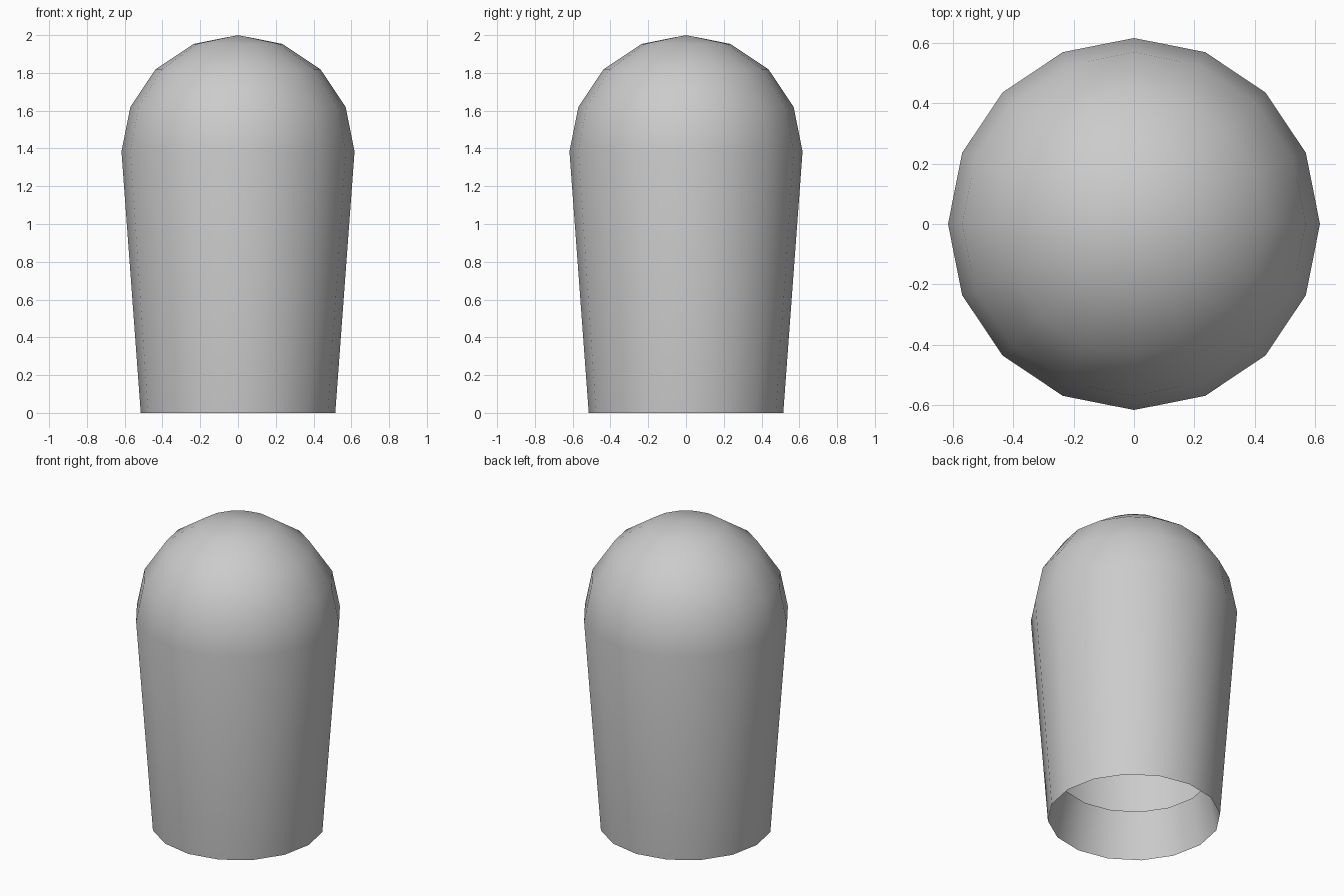
import bpy, bmesh
from math import sin, cos, pi

if "Cube" in bpy.data.objects:
    bpy.data.objects.remove(bpy.data.objects["Cube"])

SIDES = 16
R_DOME, R_BASE, HEIGHT = 0.617, 0.515, 2.0
Z_DOME = HEIGHT - R_DOME

# Profile: inner lip, bottom rim, tapered wall, then quarter-circle dome
profile = [(0.455, 0.30), (R_BASE, 0.0)]
profile += [(R_DOME * cos(i * pi / 8), Z_DOME + R_DOME * sin(i * pi / 8)) for i in range(4)]

bm = bmesh.new()
rings = [[bm.verts.new((r * cos(2 * pi * k / SIDES), r * sin(2 * pi * k / SIDES), z))
          for k in range(SIDES)] for r, z in profile]
tip = bm.verts.new((0, 0, HEIGHT))

# Walls between neighbouring rings
for low, high in zip(rings, rings[1:]):
    for k in range(SIDES):
        n = (k + 1) % SIDES
        bm.faces.new((low[k], low[n], high[n], high[k]))

# Fan closing the dome
for k in range(SIDES):
    bm.faces.new((rings[-1][k], rings[-1][(k + 1) % SIDES], tip))

mesh = bpy.data.meshes.new("domed_shell")
bm.to_mesh(mesh)
bm.free()

shell = bpy.data.objects.new("domed_shell", mesh)
bpy.context.collection.objects.link(shell)

# Smooth sides, sharp bottom rim
bpy.context.view_layer.objects.active = shell
shell.select_set(True)
bpy.ops.object.shade_smooth_by_angle(angle=pi / 5)
